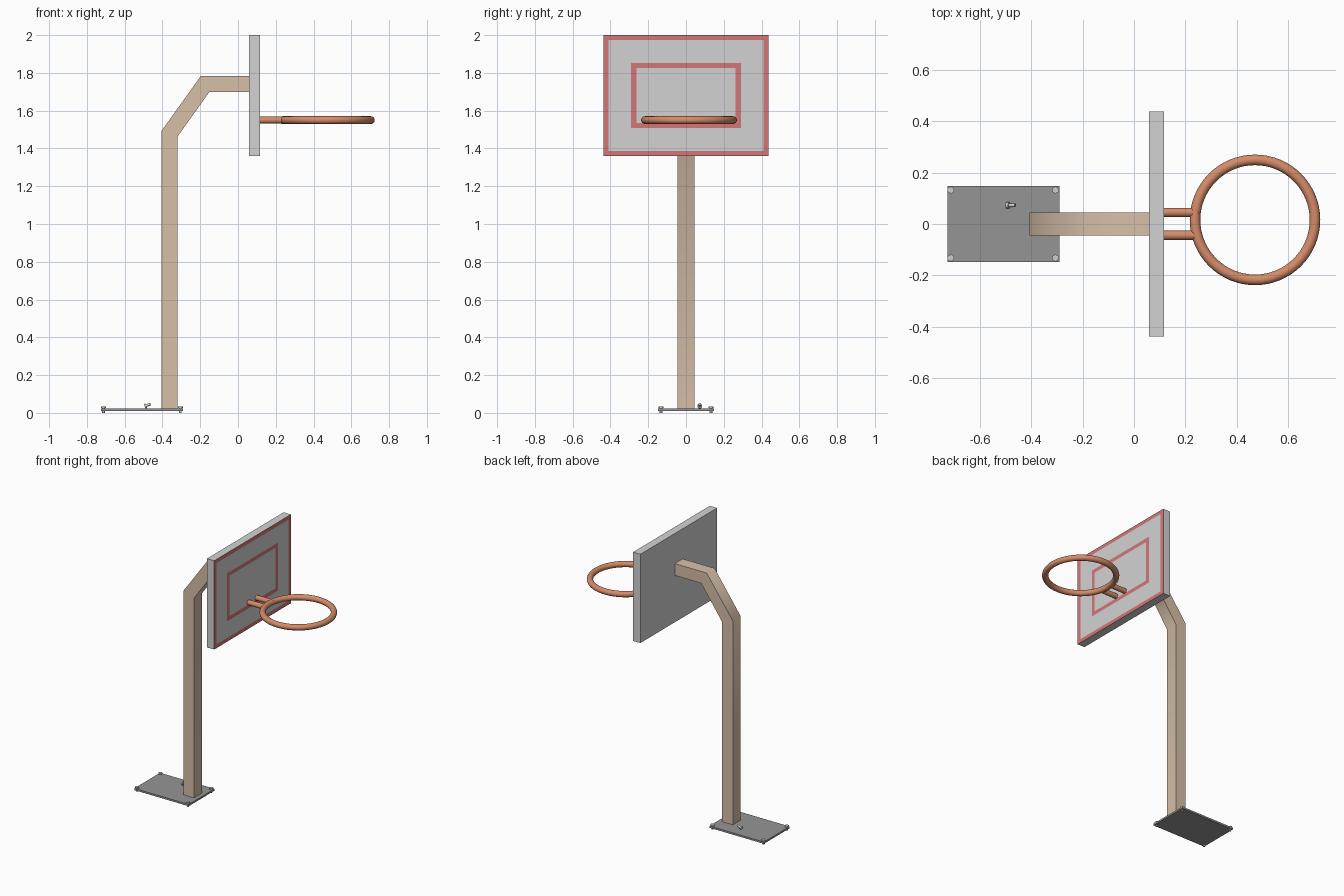
import bpy, bmesh
from math import radians
from mathutils import Matrix, Vector

if "Cube" in bpy.data.objects:
    bpy.data.objects.remove(bpy.data.objects["Cube"], do_unlink=True)


def material(name, rgb):
    m = bpy.data.materials.new(name)
    m.use_nodes = True
    m.diffuse_color = (*rgb, 1)
    m.node_tree.nodes["Principled BSDF"].inputs["Base Color"].default_value = (*rgb, 1)
    return m


BOARD = material("light grey board", (0.65, 0.65, 0.65))
RED = material("red paint", (0.65, 0.18, 0.185))
POLE = material("beige pole", (0.67, 0.52, 0.39))
ORANGE = material("orange rim", (0.67, 0.26, 0.14))
GREY = material("grey base", (0.30, 0.30, 0.30))
STEEL = material("steel bolt", (0.62, 0.62, 0.62))


def make(name, bm, *mats, smooth=None):
    bmesh.ops.recalc_face_normals(bm, faces=bm.faces)
    mesh = bpy.data.meshes.new(name)
    bm.to_mesh(mesh)
    bm.free()
    obj = bpy.data.objects.new(name, mesh)
    bpy.context.collection.objects.link(obj)
    for m in mats:
        mesh.materials.append(m)
    if smooth:
        bpy.ops.object.select_all(action="DESELECT")
        obj.select_set(True)
        bpy.context.view_layer.objects.active = obj
        bpy.ops.object.shade_smooth_by_angle(angle=radians(smooth))
    return obj


def box(lo, hi):
    lo, hi = Vector(lo), Vector(hi)
    bm = bmesh.new()
    bmesh.ops.create_cube(bm, size=1, matrix=Matrix.Translation((lo + hi) / 2)
                          @ Matrix.Diagonal((*(hi - lo), 1)))
    return bm


def cylinder(bm, radius, z0, z1, sides, place=Matrix()):
    bmesh.ops.create_cone(bm, cap_ends=True, segments=sides, radius1=radius, radius2=radius,
                          depth=z1 - z0, matrix=place @ Matrix.Translation((0, 0, (z0 + z1) / 2)))


# Base plate
make("base_plate", box((-0.724, -0.147, 0.011), (-0.29, 0.147, 0.024)), GREY)


# Bolts: round head on a narrower shank, four in the corners and one lying loose
def bolt(name, place):
    bm = bmesh.new()
    cylinder(bm, 0.013, 0, 0.009, 16, place)
    cylinder(bm, 0.007, -0.025, 0, 12, place)
    make(name, bm, STEEL, smooth=40)


for xn, x in (("back", -0.712), ("front", -0.305)):
    for yn, y in (("left", 0.132), ("right", -0.132)):
        bolt(f"bolt_{xn}_{yn}", Matrix.Translation((x, y, 0.025)))
bolt("loose_bolt", Matrix.Translation((-0.486, 0.073, 0.038)) @ Matrix.Rotation(radians(-110), 4, "Y"))

# Bent square pole, extruded from its side profile
profile = [(-0.405, 0.012), (-0.32, 0.012), (-0.32, 1.463), (-0.152, 1.698),
           (0.06, 1.698), (0.06, 1.783), (-0.197, 1.783), (-0.405, 1.493)]
bm = bmesh.new()
rows = [[bm.verts.new((x, y, z)) for x, z in profile] for y in (-0.045, 0.045)]
n = len(profile)
for i in range(n):
    j = (i + 1) % n
    bm.faces.new((rows[0][i], rows[0][j], rows[1][j], rows[1][i]))
for a, b, c, d in ((0, 1, 2, 7), (7, 2, 3, 6), (6, 3, 4, 5)):
    for r in rows:
        bm.faces.new((r[a], r[b], r[c], r[d]))
make("pole", bm, POLE, smooth=60)

# Backboard, with painted border and target square as inset faces
bm = box((0.058, -0.437, 1.36), (0.116, 0.437, 2.0))
bm.normal_update()
face = max(bm.faces, key=lambda f: f.normal.x)
for width, slot in ((0.027, 1), (0.12, 0), (0.027, 1)):
    ring = bmesh.ops.inset_region(bm, faces=[face], thickness=width, use_even_offset=True)
    for f in ring["faces"]:
        f.material_index = slot
make("backboard", bm, BOARD, RED)

# Rim
bpy.ops.mesh.primitive_torus_add(location=(0.47, 0.016, 1.55), major_radius=0.233,
                                 minor_radius=0.0205, major_segments=64, minor_segments=16)
rim = bpy.context.object
rim.name = "rim"
rim.data.materials.append(ORANGE)
bpy.ops.object.shade_smooth()

# Rim support rods
for side, y in (("left", 0.045), ("right", -0.044)):
    bm = bmesh.new()
    cylinder(bm, 0.018, 0.11, 0.25, 24,
             Matrix.Translation((0, y, 1.55)) @ Matrix.Rotation(radians(90), 4, "Y"))
    make(f"rim_rod_{side}", bm, ORANGE, smooth=40)
